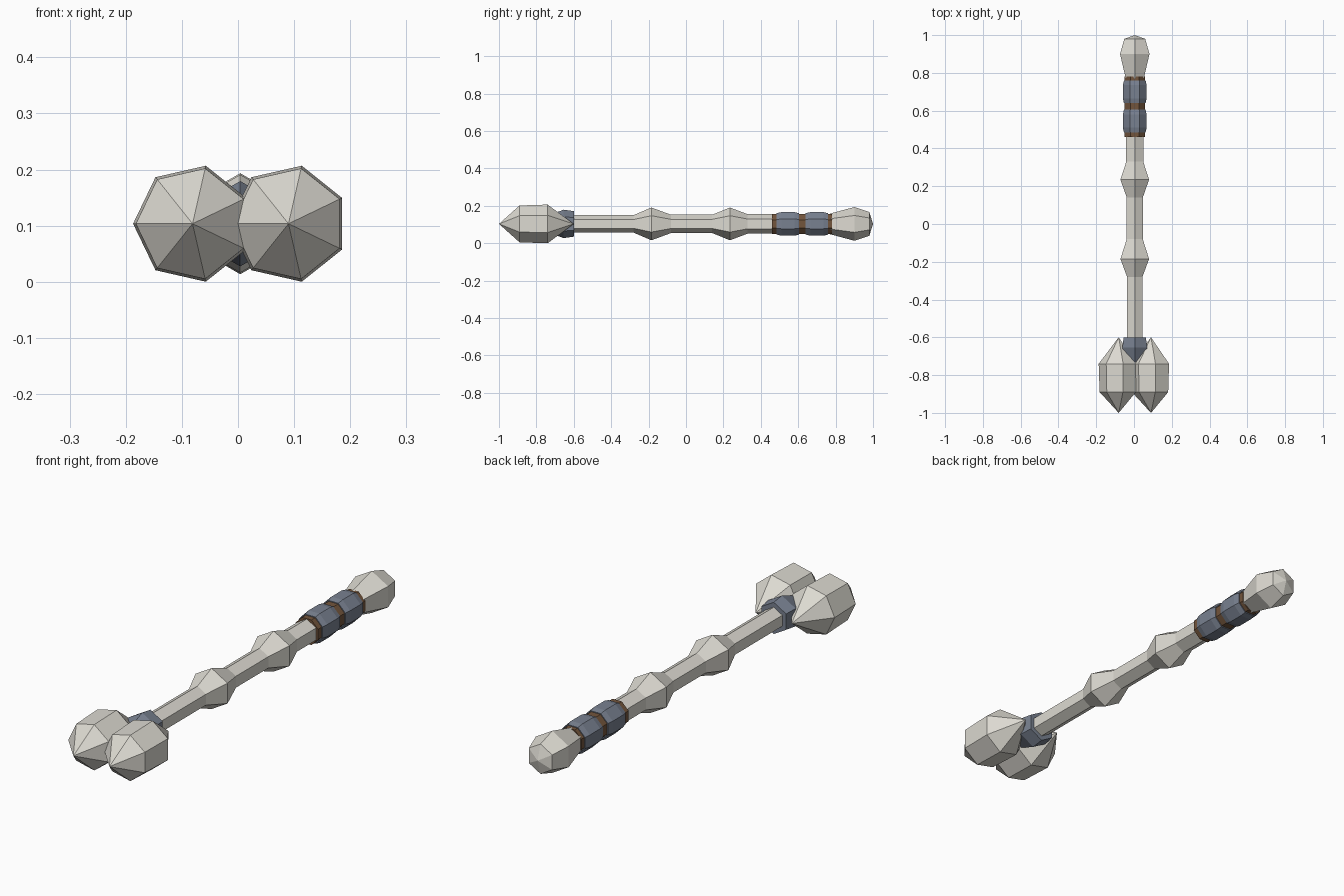
import bpy, bmesh
from math import cos, sin, pi, radians

if "Cube" in bpy.data.objects:
    bpy.data.objects.remove(bpy.data.objects["Cube"])

CX, CZ = 0.004, 0.1035


def material(name, rgb):
    m = bpy.data.materials.new(name)
    m.diffuse_color = (*rgb, 1)
    m.use_nodes = True
    m.node_tree.nodes["Principled BSDF"].inputs["Base Color"].default_value = m.diffuse_color
    return m


BONE = material("bone", (0.72, 0.70, 0.64))
STEEL = material("blue_grey", (0.19, 0.22, 0.28))
LEATHER = material("leather", (0.17, 0.09, 0.045))


def lathe(name, profile, sides, start, mat, cx=CX, cz=CZ):
    """Faceted solid along y from (y, radius) pairs; radius 0 makes a point."""
    bm = bmesh.new()
    rings = []
    for y, r in profile:
        n = sides if r > 0 else 1
        rings.append([bm.verts.new((cx + r * cos(start + 2 * pi * i / sides), y,
                                    cz + r * sin(start + 2 * pi * i / sides)))
                      for i in range(n)])
    for a, b in zip(rings, rings[1:]):
        for i in range(sides):
            j = (i + 1) % sides
            if len(a) == 1:
                bm.faces.new((a[0], b[i], b[j]))
            elif len(b) == 1:
                bm.faces.new((a[i], a[j], b[0]))
            else:
                bm.faces.new((a[i], a[j], b[j], b[i]))
    for ring in (rings[0], rings[-1]):
        if len(ring) > 1:
            bm.faces.new(ring)
    bmesh.ops.recalc_face_normals(bm, faces=bm.faces)
    me = bpy.data.meshes.new(name)
    bm.to_mesh(me)
    bm.free()
    me.materials.append(mat)
    ob = bpy.data.objects.new(name, me)
    bpy.context.collection.objects.link(ob)
    return ob


HEX, OCT = pi / 2, radians(22.5)

# Twin seven-sided pointed heads
for side, x in (("left", -0.081), ("right", 0.090)):
    lathe("head_" + side, [(-1, 0), (-0.89, 0.101), (-0.74, 0.106), (-0.60, 0)],
          7, pi, BONE, cx=x)

# Collar joining heads and shaft
lathe("collar", [(-0.76, 0.035), (-0.655, 0.076), (-0.60, 0.068)], 6, HEX, STEEL)

# Shaft with two swollen knots
lathe("shaft", [(-0.65, 0.047), (-0.28, 0.047), (-0.185, 0.0875), (-0.08, 0.049),
                (0.14, 0.049), (0.235, 0.0875), (0.33, 0.052), (0.79, 0.052)],
      6, HEX, BONE)

# Grip wrap with two raised bands
lathe("grip_wrap", [(0.46, 0.058), (0.78, 0.058)], 8, OCT, LEATHER)
for i, y in enumerate((0.545, 0.70)):
    lathe(f"grip_band_{i + 1}", [(y - 0.06, 0.062), (y - 0.035, 0.068),
                                 (y + 0.035, 0.068), (y + 0.06, 0.062)], 8, OCT, STEEL)

# Pommel
lathe("pommel", [(0.77, 0.055), (0.90, 0.09), (0.98, 0.064), (1.0, 0)], 6, HEX, BONE)
